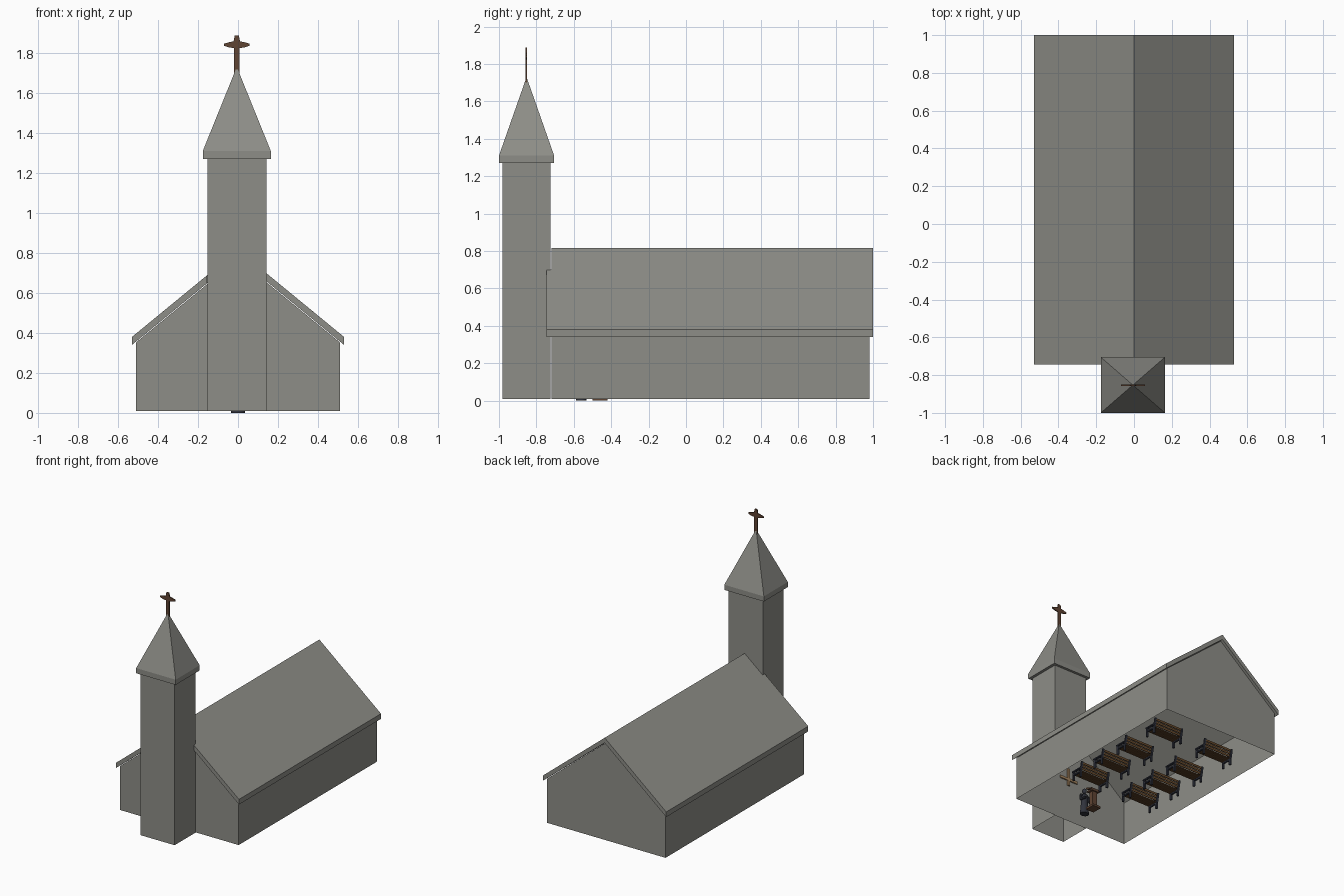
import bpy, bmesh, math
from mathutils import Matrix, Vector

if "Cube" in bpy.data.objects:
    bpy.data.objects.remove(bpy.data.objects["Cube"])


def material(name, rgb):
    m = bpy.data.materials.new(name)
    m.diffuse_color = (*rgb, 1)
    m.use_nodes = True
    m.node_tree.nodes["Principled BSDF"].inputs["Base Color"].default_value = m.diffuse_color
    return m


STONE = material("grey stone", (0.27, 0.27, 0.245))
BROWN = material("dark brown wood", (0.115, 0.058, 0.033))
SLAT = material("bench wood", (0.13, 0.065, 0.025))
IRON = material("dark blue iron", (0.03, 0.034, 0.05))
ROBE = material("dark robe", (0.03, 0.033, 0.045))
TAN = material("tan wood", (0.35, 0.22, 0.11))


def finish(bm, name, mat):
    me = bpy.data.meshes.new(name)
    bm.normal_update()
    bm.to_mesh(me)
    bm.free()
    me.materials.append(mat)
    ob = bpy.data.objects.new(name, me)
    bpy.context.collection.objects.link(ob)
    return ob


def prism(name, mat, profile, y0, y1):
    """Extrude an x-z outline along y."""
    bm = bmesh.new()
    face = bm.faces.new([bm.verts.new((x, y0, z)) for x, z in profile])
    ext = bmesh.ops.extrude_face_region(bm, geom=[face])["geom"]
    bmesh.ops.translate(bm, vec=(0, y1 - y0, 0),
                        verts=[v for v in ext if isinstance(v, bmesh.types.BMVert)])
    bmesh.ops.recalc_face_normals(bm, faces=bm.faces)
    return finish(bm, name, mat)


def add_box(bm, centre, size, tilt=0.0):
    m = Matrix.Translation(centre) @ Matrix.Rotation(tilt, 4, 'X') @ Matrix.Diagonal((*size, 1))
    bmesh.ops.create_cube(bm, size=1, matrix=m)


def boxes(name, mat, items):
    bm = bmesh.new()
    for it in items:
        add_box(bm, *it)
    return finish(bm, name, mat)


def remove_faces(ob, test):
    bm = bmesh.new()
    bm.from_mesh(ob.data)
    bm.normal_update()
    bmesh.ops.delete(bm, geom=[f for f in bm.faces if test(f)], context='FACES')
    bm.to_mesh(ob.data)
    bm.free()


# nave shell, open below and under the roof
nave = prism("nave_walls", STONE,
             [(-0.51, 0.01), (0.51, 0.01), (0.51, 0.352), (0, 0.77), (-0.51, 0.352)], -0.72, 0.98)
remove_faces(nave, lambda f: abs(f.normal.z) > 0.5)

# gabled roof slab, with front overhang on either side of the tower
prism("roof", STONE, [(-0.53, 0.34), (0, 0.775), (0.53, 0.34),
                      (0.53, 0.38), (0, 0.815), (-0.53, 0.38)], -0.72, 1.0)
for side, xi in ((-1, 0.155), (1, 0.14)):
    d = xi * 0.8208
    prism("roof_overhang", STONE, [(side * 0.53, 0.34), (side * xi, 0.775 - d),
                                   (side * xi, 0.815 - d), (side * 0.53, 0.38)], -0.745, -0.72)

# tower shaft, open below
TX, TY = -0.006, -0.853
tower = boxes("tower", STONE, [((TX, TY, 0.64), (0.295, 0.256, 1.26))])
remove_faces(tower, lambda f: abs(f.normal.z) > 0.5)

# spire with a vertical band at its foot
bm = bmesh.new()
sx, sy = 0.17, 0.1475
rings = [[bm.verts.new((TX + a * sx, -0.8525 + b * sy, z))
          for a, b in ((-1, -1), (1, -1), (1, 1), (-1, 1))] for z in (1.27, 1.31)]
tip = bm.verts.new((TX, -0.8525, 1.73))
bm.faces.new(rings[0][::-1])
for i in range(4):
    j = (i + 1) % 4
    bm.faces.new((rings[0][i], rings[0][j], rings[1][j], rings[1][i]))
    bm.faces.new((rings[1][i], rings[1][j], tip))
finish(bm, "spire", STONE)

# cross with tapered arms on top
half = [(0.014, 1.70), (0.014, 1.824), (0.04, 1.828), (0.064, 1.836), (0.064, 1.846),
        (0.04, 1.853), (0.016, 1.858), (0.010, 1.888)]
prism("cross", BROWN, [(TX + x, z) for x, z in half] + [(TX - x, z) for x, z in half[::-1]],
      -0.857, -0.849)


# benches: iron end frames and wooden slats, facing the lectern
def bench(cx, cy):
    z0 = 0.01
    frame = []
    for s in (-1, 1):
        x = cx + s * 0.125
        frame += [((x, cy - 0.042, z0 + 0.035), (0.014, 0.014, 0.07)),
                  ((x, cy + 0.036, z0 + 0.026), (0.014, 0.014, 0.052)),
                  ((x, cy + 0.046, z0 + 0.083), (0.014, 0.012, 0.075), -0.2),
                  ((x, cy, z0 + 0.045), (0.014, 0.085, 0.010)),
                  ((x, cy - 0.003, z0 + 0.073), (0.018, 0.1, 0.009))]
    boxes("bench_frame", IRON, frame)
    slats = [((cx, cy - 0.038 + i * 0.022, z0 + 0.053), (0.25, 0.017, 0.007)) for i in range(4)]
    slats += [((cx, cy + 0.038 + i * 0.0045, z0 + 0.070 + i * 0.021), (0.25, 0.007, 0.016), -0.2)
              for i in range(3)]
    boxes("bench_slats", SLAT, slats)


for bx in (-0.235, 0.235):
    for by in (-0.21, 0.03, 0.29, 0.62):
        bench(bx, by)

# lectern
boxes("lectern", BROWN, [((0, -0.46, 0.008), (0.07, 0.08, 0.016)),
                         ((0, -0.46, 0.075), (0.04, 0.035, 0.13)),
                         ((0, -0.46, 0.142), (0.07, 0.055, 0.012)),
                         ((0, -0.462, 0.16), (0.08, 0.065, 0.010), 0.35 * -1)])


# robed figure behind the lectern
def lathe(name, mat, profile, cx, cy, n=16):
    bm = bmesh.new()
    rs = [[bm.verts.new((cx + r * math.cos(math.tau * i / n),
                         cy + 0.8 * r * math.sin(math.tau * i / n), z)) for i in range(n)]
          for r, z in profile]
    for a, b in zip(rs, rs[1:]):
        for i in range(n):
            j = (i + 1) % n
            bm.faces.new((a[i], a[j], b[j], b[i])).smooth = True
    bm.faces.new(rs[0][::-1])
    bm.faces.new(rs[-1])
    return finish(bm, name, mat)


FY = -0.56
lathe("robe", ROBE, [(0.036, 0), (0.032, 0.05), (0.026, 0.10), (0.031, 0.14),
                     (0.026, 0.158), (0.010, 0.166), (0.009, 0.175)], 0, FY)
bm = bmesh.new()
bmesh.ops.create_uvsphere(bm, u_segments=14, v_segments=10, radius=0.019,
                          matrix=Matrix.Translation((0, FY, 0.19)) @ Matrix.Diagonal((0.85, 0.95, 1.15, 1)))
for f in bm.faces:
    f.smooth = True
finish(bm, "head", ROBE)
bm = bmesh.new()
for s in (-1, 1):
    path = [Vector((s * 0.032, FY, 0.152)), Vector((s * 0.042, FY + 0.008, 0.108)),
            Vector((s * 0.028, FY + 0.048, 0.112))]
    for a, b in zip(path, path[1:]):
        rot = (b - a).to_track_quat('Z', 'Y').to_matrix().to_4x4()
        bmesh.ops.create_cone(bm, cap_ends=True, segments=8, radius1=0.010, radius2=0.009,
                              depth=(b - a).length + 0.006,
                              matrix=Matrix.Translation((a + b) / 2) @ rot)
finish(bm, "arms", ROBE)

# small wooden cross on the inner front wall
boxes("wall_cross", TAN, [((0.02, -0.714, 0.35), (0.16, 0.01, 0.02)),
                          ((0.02, -0.714, 0.37), (0.02, 0.01, 0.14))])
